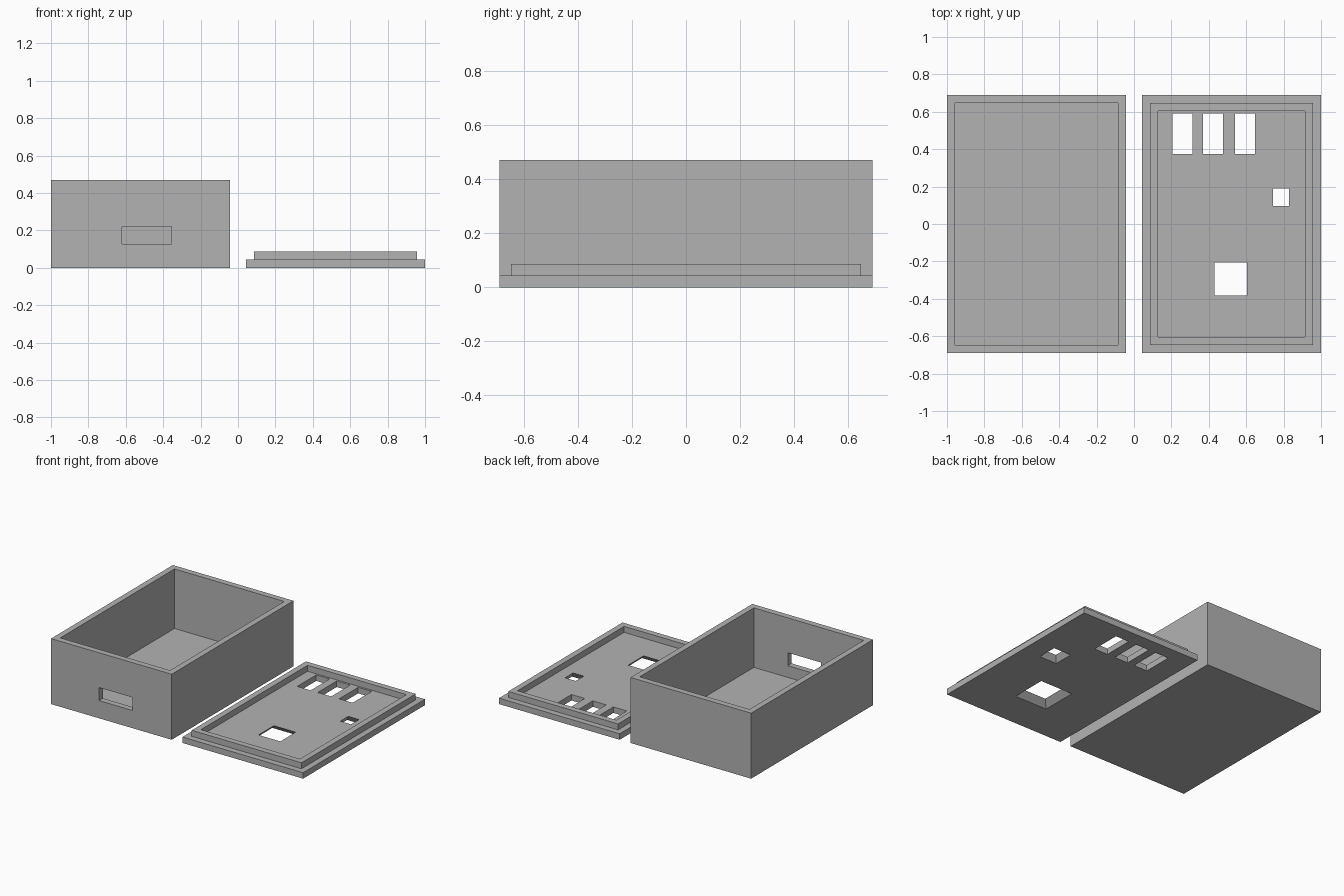
import bpy
import bmesh

WALL = 0.043
HALF_Y = 0.69
BOX_X = (-1.0, -0.043)
LID_X = (0.043, 1.0)

old = bpy.data.objects.get("Cube")
if old:
    bpy.data.objects.remove(old, do_unlink=True)

grey = bpy.data.materials.new("plain grey")
grey.use_nodes = True
COLOUR = (0.45, 0.45, 0.45, 1)
grey.diffuse_color = COLOUR
grey.node_tree.nodes["Principled BSDF"].inputs["Base Color"].default_value = COLOUR


def stepped_block(name, xs, ys, steps):
    """Solid made of stacked rectangles; each step is (inset, height)."""
    bm = bmesh.new()
    loops = []
    for inset, z in steps:
        x0, x1 = xs[0] + inset, xs[1] - inset
        y0, y1 = ys[0] + inset, ys[1] - inset
        loops.append([bm.verts.new((x, y, z)) for x, y in
                      ((x0, y0), (x1, y0), (x1, y1), (x0, y1))])
    for low, high in zip(loops, loops[1:]):
        for i in range(4):
            j = (i + 1) % 4
            bm.faces.new((low[i], low[j], high[j], high[i]))
    bm.faces.new(loops[0][::-1])
    bm.faces.new(loops[-1])
    bmesh.ops.recalc_face_normals(bm, faces=bm.faces)
    mesh = bpy.data.meshes.new(name)
    bm.to_mesh(mesh)
    bm.free()
    mesh.materials.append(grey)
    obj = bpy.data.objects.new(name, mesh)
    bpy.context.collection.objects.link(obj)
    return obj


def cut(target, name, xs, ys, low, high, flare=0.0):
    """Cut a hole that widens by flare at its lower end."""
    cutter = stepped_block(name, xs, ys, [(-flare, low), (0, high)])
    cutter.hide_render = True
    cutter.hide_viewport = True
    cutter.display_type = "WIRE"
    mod = target.modifiers.new(name, "BOOLEAN")
    mod.operation = "DIFFERENCE"
    mod.solver = "EXACT"
    mod.object = cutter


# Open box with a cable slot in its front wall
box = stepped_block("box_body", BOX_X, (-HALF_Y, HALF_Y),
                    [(0, 0), (0, 0.47), (WALL, 0.47), (WALL, WALL)])
cut(box, "cable_slot_cutter", (-0.62, -0.355), (-0.75, -0.6), 0.127, 0.22)

# Lid lying upside down, with a raised locating rim
lid = stepped_block("lid", LID_X, (-HALF_Y, HALF_Y),
                    [(0, 0), (0, WALL), (WALL, WALL), (WALL, 2 * WALL),
                     (2 * WALL, 2 * WALL), (2 * WALL, WALL)])

# Row of three straight windows
for i, x in enumerate((0.207, 0.37, 0.54)):
    cut(lid, f"window_cutter_{i + 1}", (x, x + 0.107), (0.375, 0.59), -0.02, 0.07)

# Flared square openings, widening towards the outside of the lid
cut(lid, "large_opening_cutter", (0.431, 0.602), (-0.38, -0.208), -0.001, WALL + 0.001, 0.044)
cut(lid, "small_opening_cutter", (0.743, 0.828), (0.098, 0.188), -0.001, WALL + 0.001, 0.027)
